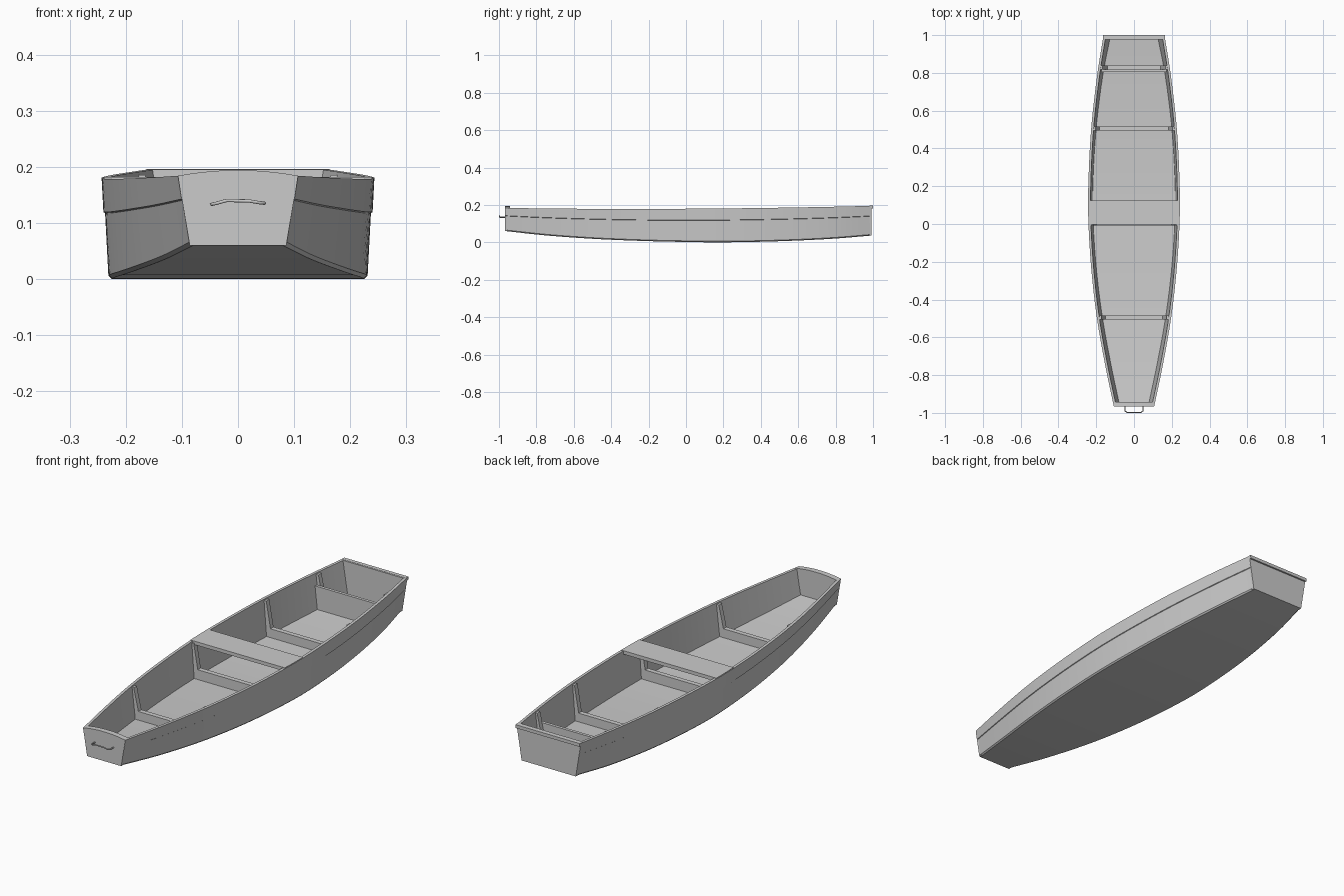
import bpy, bmesh

if "Cube" in bpy.data.objects:
    bpy.data.objects.remove(bpy.data.objects["Cube"])

# Stations: y, half width at rim, half width at chine, keel z, rim z
STATIONS = [(-0.965, 0.107, 0.086, 0.060, 0.184), (-0.75, 0.152, 0.132, 0.037, 0.181),
            (-0.5, 0.196, 0.178, 0.019, 0.179), (-0.25, 0.225, 0.210, 0.008, 0.178),
            (0.0, 0.241, 0.228, 0.002, 0.179), (0.2, 0.242, 0.230, 0.000, 0.181),
            (0.5, 0.227, 0.213, 0.006, 0.185), (0.78, 0.196, 0.178, 0.019, 0.190),
            (0.99, 0.163, 0.137, 0.036, 0.195)]
WALL, FLOOR = 0.013, 0.012


def station(y):
    """Smoothly interpolated (rim half width, chine half width, keel z, rim z)."""
    n = len(STATIONS)
    i = max(k for k in range(n - 1) if k == 0 or y >= STATIONS[k][0])

    def slope(k, c):
        a, b = STATIONS[max(k - 1, 0)], STATIONS[min(k + 1, n - 1)]
        return (b[c] - a[c]) / (b[0] - a[0])

    p, q = STATIONS[i], STATIONS[i + 1]
    h = q[0] - p[0]
    t = (y - p[0]) / h
    return [(2*t**3 - 3*t*t + 1) * p[c] + (t**3 - 2*t*t + t) * h * slope(i, c)
            + (3*t*t - 2*t**3) * q[c] + (t**3 - t*t) * h * slope(i + 1, c) for c in range(1, 5)]


def inner_x(y, z):
    """Half width of the inside of the hull at height z."""
    rim, chine, keel, top = station(y)
    return chine + (rim - chine) * (z - keel) / (top - keel) - WALL


def loft(name, rings, angle=30):
    """Solid skinned through equal-sized closed rings, capped at both ends."""
    bm = bmesh.new()
    vs = [[bm.verts.new(p) for p in r] for r in rings]
    n = len(rings[0])
    for a, b in zip(vs, vs[1:]):
        for k in range(n):
            bm.faces.new((a[k], a[(k + 1) % n], b[(k + 1) % n], b[k]))
    bm.faces.new(vs[0])
    bm.faces.new(vs[-1])
    bmesh.ops.recalc_face_normals(bm, faces=bm.faces)
    me = bpy.data.meshes.new(name)
    bm.to_mesh(me)
    bm.free()
    ob = bpy.data.objects.new(name, me)
    bpy.context.collection.objects.link(ob)
    bpy.context.view_layer.objects.active = ob
    ob.select_set(True)
    bpy.ops.object.shade_smooth_by_angle(angle=angle * 3.14159 / 180)
    ob.select_set(False)
    return ob


def mirrored(half):
    """Close a right-hand outline with its mirror image."""
    return half + [(-x, z) for x, z in reversed(half)]


def board(name, outline, y0, y1):
    return loft(name, [[(x, y, z) for x, z in outline] for y in (y0, y1)])


# Hull shell: sides with a faint lap line, flat bottom and hollow inside
rings = []
for i in range(49):
    y = -0.965 + 1.955 * i / 48
    rim, chine, keel, top = station(y)
    lap = keel + (top - keel) * 0.65
    lx = inner_x(y, lap) + WALL
    f = keel + FLOOR
    half = [(chine - 0.006, keel), (chine, keel + 0.006), (lx - 0.002, lap), (lx + 0.001, lap + 0.002), (rim, top),
            (rim - WALL, top), (inner_x(y, f), f)]
    rings.append([(x, y, z) for x, z in mirrored(half)])
loft("hull", rings)

# Bow board with an arched top
rim, chine, keel, top = station(-0.965)
arch = [(rim * k, top + 0.010 * (1 - k * k)) for k in (1, 0.8, 0.6, 0.4, 0.2)]
board("bow_board", mirrored([(chine, keel)] + arch), -0.967, -0.942)

# Stern board and its cap rail
rim, chine, keel, top = station(0.99)
board("stern_board", mirrored([(chine, keel), (rim, top)]), 0.976, 0.992)
board("stern_cap", mirrored([(rim - 0.002, top - 0.014), (rim, top + 0.001)]), 0.982, 1.0)

# Frames: floor beam with a tapering rib on each side
for name, y, beam in (("front_frame", -0.495, 0.040), ("middle_frame", 0.002, 0.045),
                      ("rear_frame", 0.505, 0.040), ("stern_frame", 0.828, 0.040)):
    rim, chine, keel, top = station(y)
    lo, mid, hi = keel + 0.008, keel + FLOOR + beam, top - 0.006
    half = [(inner_x(y, lo) + 0.004, lo), (inner_x(y, hi) + 0.004, hi),
            (inner_x(y, hi) - 0.010, hi), (inner_x(y, mid) - 0.022, mid)]
    board(name, mirrored(half), y - 0.011, y + 0.011)

# Stern bulkhead
y = 0.812
lo, hi = station(y)[2] + 0.008, 0.138
board("stern_bulkhead", mirrored([(inner_x(y, lo) + 0.004, lo), (inner_x(y, hi) + 0.004, hi)]), y - 0.007, y + 0.007)

# Seat across the middle, resting flush with the rim
rings = []
for y in (-0.003, 0.06, 0.125):
    w = station(y)[0] - 0.002
    rings.append([(w, y, 0.166), (w, y, 0.182), (-w, y, 0.182), (-w, y, 0.166)])
loft("seat", rings)

# Bow handle
cu = bpy.data.curves.new("bow_handle", "CURVE")
cu.dimensions = "3D"
cu.bevel_depth = 0.003
cu.bevel_resolution = 2
cu.use_fill_caps = True
path = [(-0.047, -0.960, 0.133), (-0.047, -0.990, 0.133), (-0.038, -0.997, 0.135), (-0.020, -0.997, 0.140),
        (0.020, -0.997, 0.139), (0.038, -0.997, 0.136), (0.047, -0.990, 0.135), (0.047, -0.960, 0.135)]
sp = cu.splines.new("POLY")
sp.points.add(len(path) - 1)
for p, co in zip(sp.points, path):
    p.co = (*co, 1)
bpy.context.collection.objects.link(bpy.data.objects.new("bow_handle", cu))
